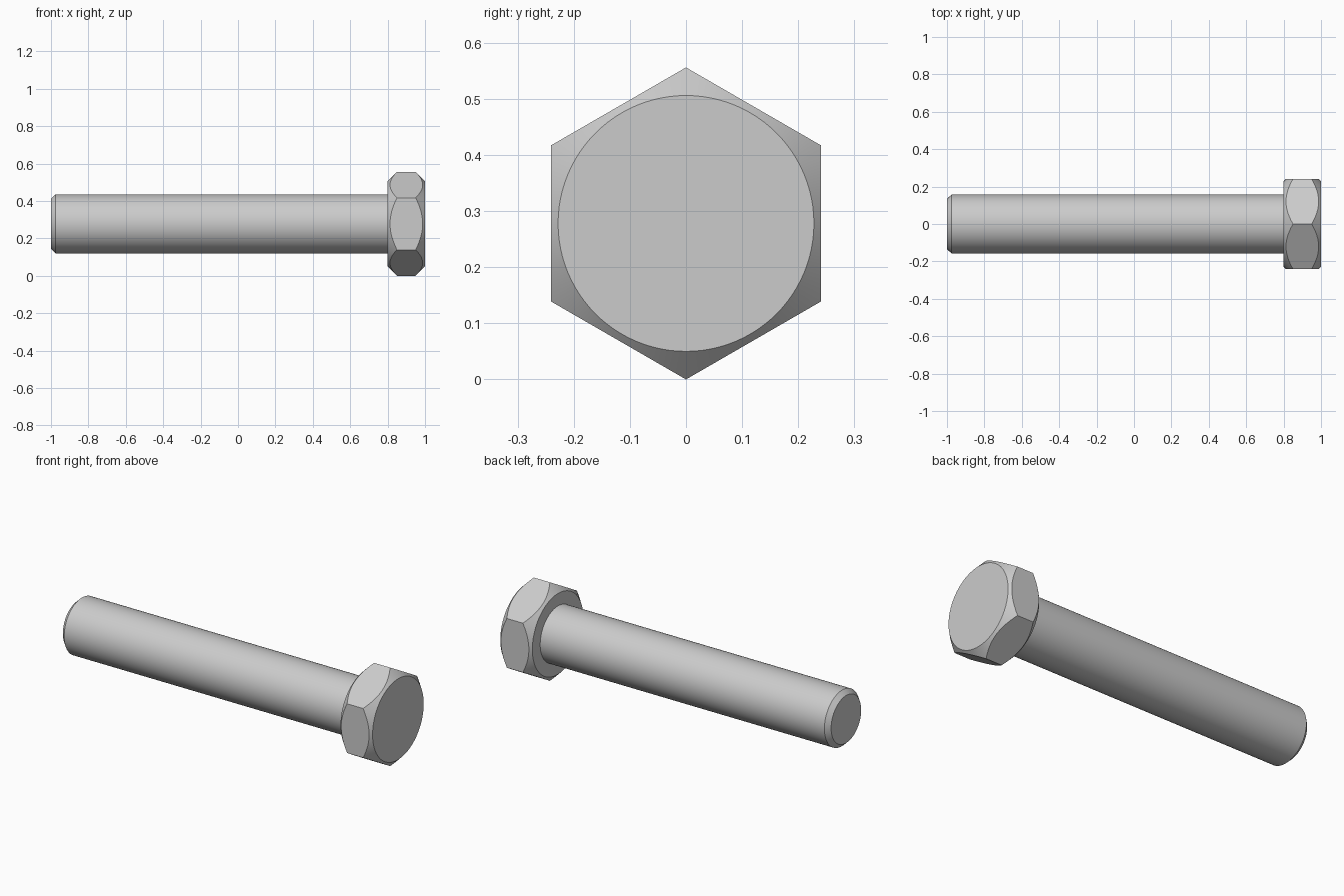
import bpy, bmesh, math

cube = bpy.data.objects.get("Cube")
if cube:
    bpy.data.objects.remove(cube)

SEG = 96                      # facets around, a multiple of six
AXIS_Z = 0.278                # height of the bolt axis
CORNER = 0.278                # hexagon corner radius
FLAT = CORNER * math.cos(math.pi / 6)
FACE_R = 0.228                # radius of the round head faces

steel = bpy.data.materials.new("steel grey")
steel.use_nodes = True
colour = (0.6, 0.6, 0.6, 1)
steel.diffuse_color = colour
steel.node_tree.nodes["Principled BSDF"].inputs["Base Color"].default_value = colour


def ring(bm, shape):
    """Closed ring about the x axis; shape(angle) gives (x, radius)."""
    verts = []
    for i in range(SEG):
        a = 2 * math.pi * i / SEG
        x, r = shape(a)
        verts.append(bm.verts.new((x, r * math.sin(a), AXIS_Z + r * math.cos(a))))
    return verts


def bridge(bm, a, b):
    for i in range(SEG):
        j = (i + 1) % SEG
        bm.faces.new((a[i], a[j], b[j], b[i]))


def finish(bm, name):
    bmesh.ops.recalc_face_normals(bm, faces=bm.faces)
    mesh = bpy.data.meshes.new(name)
    bm.to_mesh(mesh)
    bm.free()
    mesh.materials.append(steel)
    obj = bpy.data.objects.new(name, mesh)
    bpy.context.collection.objects.link(obj)
    bpy.ops.object.select_all(action='DESELECT')
    obj.select_set(True)
    bpy.context.view_layer.objects.active = obj
    bpy.ops.object.shade_smooth_by_angle(angle=math.radians(25))


def hex_radius(a):
    return FLAT / math.cos(a % (math.pi / 3) - math.pi / 6)


# Hexagonal head, both ends trimmed by a 45 degree cone
bm = bmesh.new()
rings = [
    ring(bm, lambda a: (0.8, FACE_R)),
    ring(bm, lambda a: (0.8 + hex_radius(a) - FACE_R, hex_radius(a))),
    ring(bm, lambda a: (1.0 - hex_radius(a) + FACE_R, hex_radius(a))),
    ring(bm, lambda a: (1.0, FACE_R)),
]
bridge(bm, rings[0], rings[1])
bridge(bm, rings[2], rings[3])
bm.faces.new(rings[0])
bm.faces.new(rings[3])
# One flat face per side, with curved upper and lower borders
side = SEG // 6
for k in range(6):
    ids = [(k * side + i) % SEG for i in range(side + 1)]
    bm.faces.new([rings[1][i] for i in ids] + [rings[2][i] for i in reversed(ids)])
finish(bm, "hex_head")

# Plain shank with a chamfered tip
bm = bmesh.new()
rings = [ring(bm, lambda a, p=p: p)
         for p in ((-1.0, 0.134), (-0.975, 0.158), (0.8, 0.158))]
bridge(bm, rings[0], rings[1])
bridge(bm, rings[1], rings[2])
bm.faces.new(rings[0])
finish(bm, "shank")
